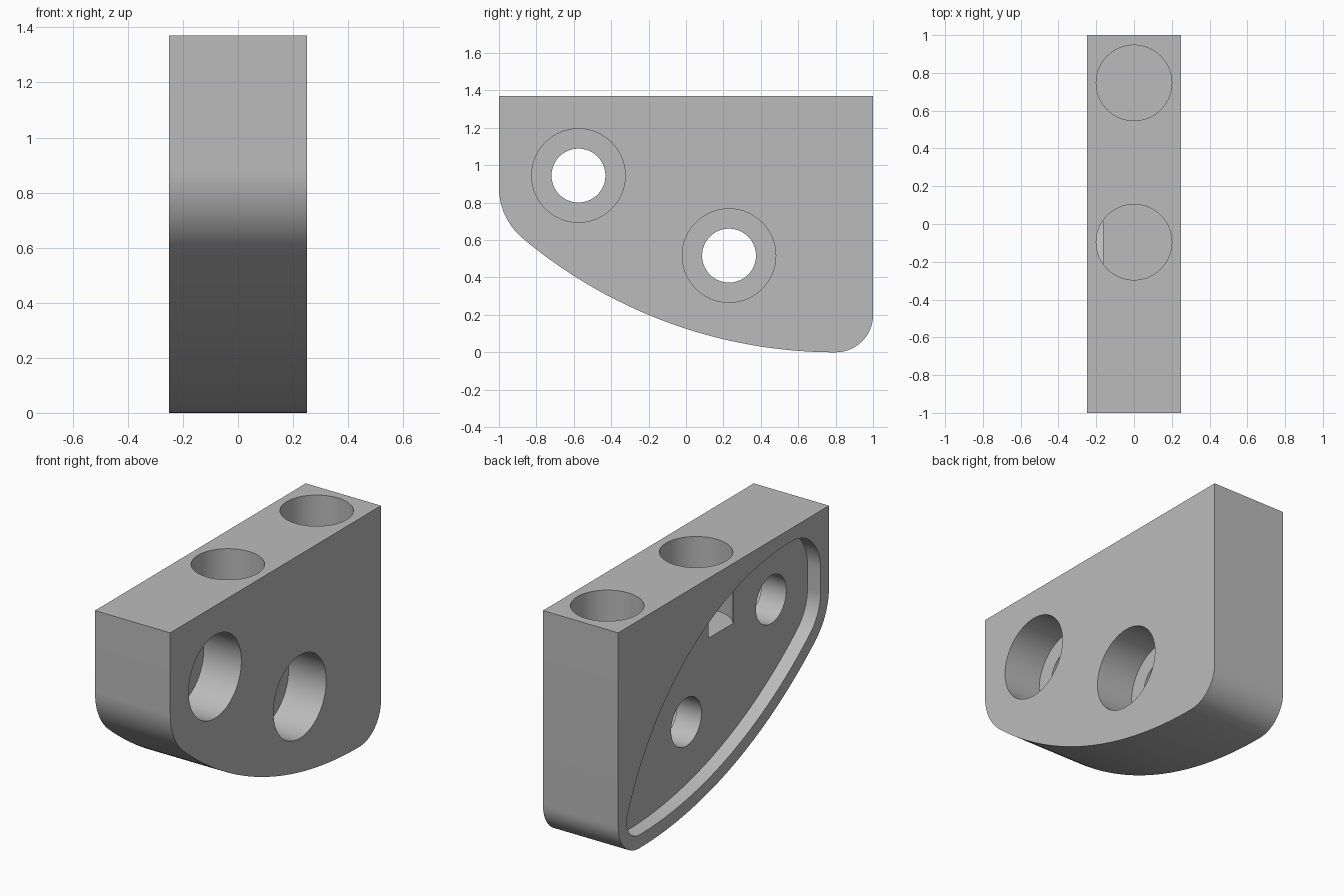
import bpy, bmesh, math
from math import cos, sin, pi, atan2, sqrt, hypot

cube = bpy.data.objects.get("Cube")
if cube:
    bpy.data.objects.remove(cube, do_unlink=True)

HALF, TOP = 0.25, 1.37
POCKET_FLOOR = -0.163

grey = bpy.data.materials.new("plain_grey")
grey.use_nodes = True
colour = (0.5, 0.5, 0.5, 1)
grey.diffuse_color = colour
grey.node_tree.nodes["Principled BSDF"].inputs["Base Color"].default_value = colour


def arc(centre, radius, start, end, steps):
    """Points (y, z) along an arc between two angles."""
    return [(centre[0] + radius * cos(start + (end - start) * i / steps),
             centre[1] + radius * sin(start + (end - start) * i / steps))
            for i in range(steps + 1)]


def angle(a, b):
    return atan2(b[1] - a[1], b[0] - a[0]) % (2 * pi)


def prism(name, outline, x0, x1):
    """Extrude a (y, z) outline along x."""
    bm = bmesh.new()
    face = bm.faces.new([bm.verts.new((x0, y, z)) for y, z in outline])
    moved = bmesh.ops.extrude_face_region(bm, geom=[face])["geom"]
    bmesh.ops.translate(bm, vec=(x1 - x0, 0, 0),
                        verts=[v for v in moved if isinstance(v, bmesh.types.BMVert)])
    bmesh.ops.remove_doubles(bm, verts=bm.verts, dist=1e-5)
    bmesh.ops.recalc_face_normals(bm, faces=bm.faces)
    mesh = bpy.data.meshes.new(name)
    bm.to_mesh(mesh)
    bm.free()
    obj = bpy.data.objects.new(name, mesh)
    bpy.context.collection.objects.link(obj)
    mesh.materials.append(grey)
    return obj


def cylinder(name, radius, depth, location, rotation=(0, 0, 0)):
    bpy.ops.mesh.primitive_cylinder_add(vertices=96, radius=radius, depth=depth,
                                        location=location, rotation=rotation)
    obj = bpy.context.object
    obj.name = name
    obj.data.materials.append(grey)
    return obj


def cut(body, cutter):
    cutter.hide_render = True
    mod = body.modifiers.new("cut", "BOOLEAN")
    mod.operation, mod.solver, mod.object = "DIFFERENCE", "EXACT", cutter
    bpy.context.view_layer.objects.active = body
    bpy.ops.object.modifier_apply(modifier=mod.name)
    bpy.data.objects.remove(cutter, do_unlink=True)


# Lower edge: two rounded corners joined by one wide tangent arc
front_c, back_c, belly_c, belly_r = (-0.65, 0.88), (0.8, 0.2), (0.8, 2.6), 2.6
tangent = angle(belly_c, front_c)


def lower_edge(inset):
    return (arc(front_c, 0.35 - inset, pi, tangent, 20)
            + arc(belly_c, belly_r - inset, tangent, 1.5 * pi, 48)[1:]
            + arc(back_c, 0.2 - inset, 1.5 * pi, 2 * pi, 20)[1:])


# Block
block = prism("bracket_block", [(-1, TOP)] + lower_edge(0) + [(1, TOP)], -HALF, HALF)

# Pocket: inset lower edge closed by a wide arc tangent to both end corners
inset, upper_r = 0.08, 1.65
top_c, top_r, end_r = (-0.65, 1.02), 0.27, 0.2 - inset
p, q = upper_r - end_r, upper_r - top_r
dy, dz = top_c[0] - back_c[0], top_c[1] - back_c[1]
gap = hypot(dy, dz)
along = (p * p - q * q + gap * gap) / (2 * gap)
side = sqrt(p * p - along * along)
upper_c = (back_c[0] + (dy * along - dz * side) / gap,
           back_c[1] + (dz * along + dy * side) / gap)
a0, a1 = angle(upper_c, back_c), angle(upper_c, top_c)
outline = (lower_edge(inset)
           + arc(back_c, end_r, 0, a0, 10)[1:]
           + arc(upper_c, upper_r, a0, a1, 48)[1:]
           + arc(top_c, top_r, a1, pi, 24)[1:])
cut(block, prism("pocket_cutter", outline, -HALF - 0.1, POCKET_FLOOR))

# Counterbored side holes
across = (0, pi / 2, 0)
for y, z in ((-0.575, 0.945), (0.23, 0.517)):
    cut(block, cylinder("counterbore_cutter", 0.25, 0.5, (0.25, y, z), across))
    cut(block, cylinder("through_hole_cutter", 0.144, 1, (0, y, z), across))

# Blind holes in the top
for y in (0.747, -0.096):
    cut(block, cylinder("top_hole_cutter", 0.2, 0.86, (0, y, TOP)))

# Shading
bpy.ops.object.select_all(action="DESELECT")
block.select_set(True)
bpy.context.view_layer.objects.active = block
bpy.ops.object.shade_smooth_by_angle(angle=math.radians(30))
